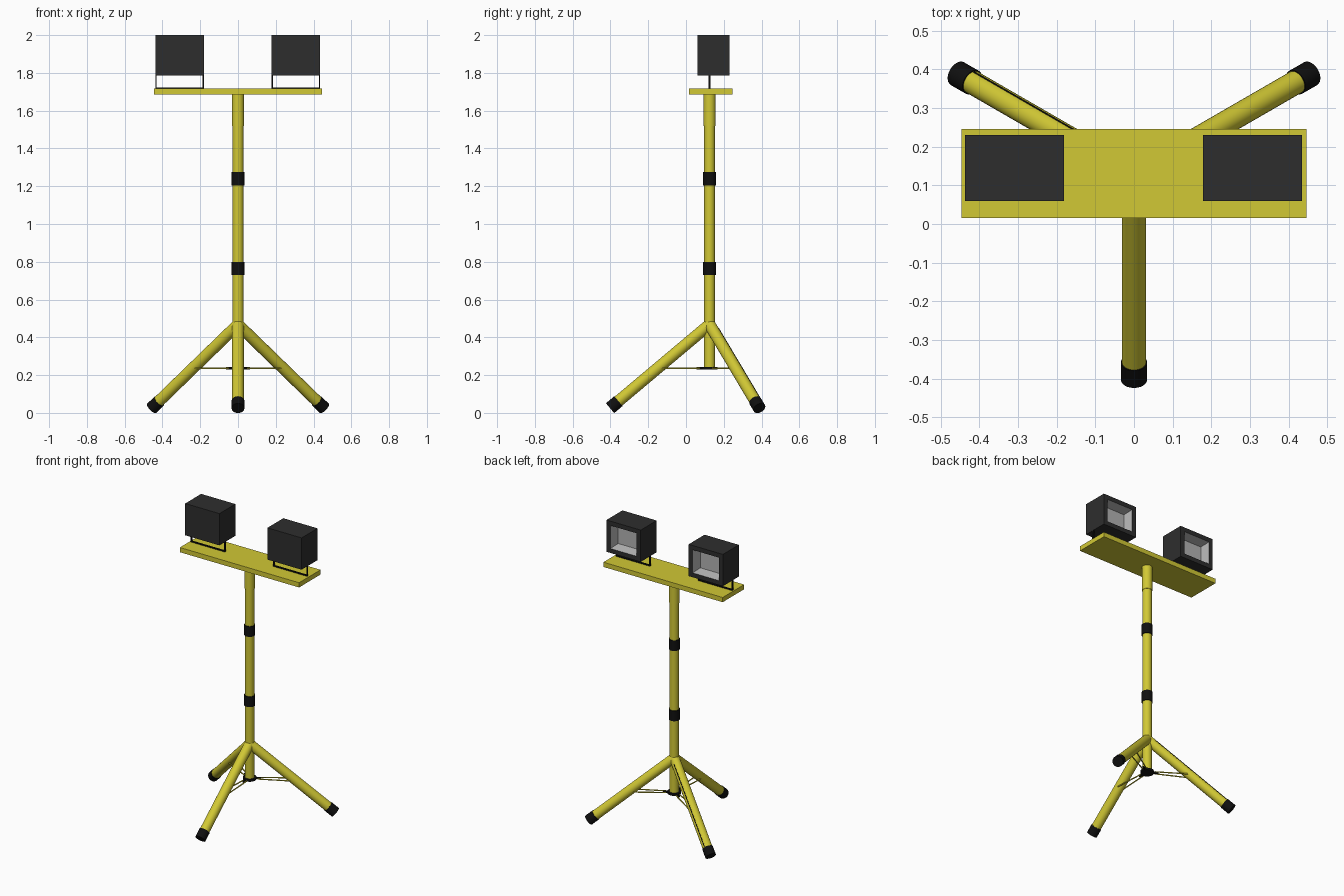
import bpy, bmesh, math
from mathutils import Vector

cube = bpy.data.objects.get("Cube")
if cube:
    bpy.data.objects.remove(cube, do_unlink=True)


def material(name, rgb):
    m = bpy.data.materials.new(name)
    m.use_nodes = True
    m.diffuse_color = (*rgb, 1)
    m.node_tree.nodes["Principled BSDF"].inputs["Base Color"].default_value = (*rgb, 1)
    return m


YELLOW = material("yellow paint", (0.64, 0.58, 0.035))
BLACK = material("black rubber", (0.005, 0.005, 0.005))
GREY = material("dark grey housing", (0.027, 0.027, 0.027))
SILVER = material("silver reflector", (0.45, 0.45, 0.45))

AXIS = Vector((0, 0.125, 0))   # vertical axis of the mast


def finish(bm, name, *mats, smooth=False):
    me = bpy.data.meshes.new(name)
    bm.to_mesh(me)
    bm.free()
    ob = bpy.data.objects.new(name, me)
    bpy.context.collection.objects.link(ob)
    for m in mats:
        me.materials.append(m)
    if smooth:
        bpy.ops.object.select_all(action='DESELECT')
        ob.select_set(True)
        bpy.context.view_layer.objects.active = ob
        bpy.ops.object.shade_smooth_by_angle(angle=math.radians(40))
    return ob


def tube(name, a, b, r, mat, sides=24):
    a, b = Vector(a), Vector(b)
    bm = bmesh.new()
    bmesh.ops.create_cone(bm, cap_ends=True, segments=sides, radius1=r, radius2=r,
                          depth=(b - a).length)
    ob = finish(bm, name, mat, smooth=True)
    ob.rotation_euler = (b - a).to_track_quat('Z', 'Y').to_euler()
    ob.location = (a + b) / 2
    return ob


def box_mesh(lo, hi):
    lo, hi = Vector(lo), Vector(hi)
    bm = bmesh.new()
    bmesh.ops.create_cube(bm, size=1)
    bmesh.ops.scale(bm, vec=hi - lo, verts=bm.verts)
    bmesh.ops.translate(bm, vec=(lo + hi) / 2, verts=bm.verts)
    return bm


def box(name, lo, hi, mat):
    return finish(box_mesh(lo, hi), name, mat)


def up(z):
    return AXIS + Vector((0, 0, z))


# Telescopic mast with clamps
tube("mast", up(0.24), up(1.69), 0.029, YELLOW)
tube("mast_top_sleeve", up(1.52), up(1.69), 0.032, YELLOW)
for name, z in (("lower_clamp", 0.73), ("upper_clamp", 1.205)):
    tube(name, up(z), up(z + 0.07), 0.034, BLACK)

# Tripod legs, rubber feet and spreader struts
tube("spreader_hub", up(0.229), up(0.243), 0.042, BLACK)
for name, deg in (("front", -90), ("back_left", 30), ("back_right", 150)):
    a = math.radians(deg)
    out = Vector((math.cos(a), math.sin(a), 0))
    side = Vector((-out.y, out.x, 0))
    top, end = up(0.468), up(0.025) + out * 0.527
    along = (end - top).normalized()
    tube(name + "_leg", top, end - along * 0.02, 0.031, YELLOW)
    tube(name + "_foot", end - along * 0.058, end, 0.034, BLACK)
    tube(name + "_hub_arm", up(0.236) + out * 0.03, up(0.236) + out * 0.07, 0.007, BLACK, 8)
    for s in (-1, 1):
        tube(name + "_strut", up(0.236) + out * 0.05 + side * 0.012 * s,
             up(0.236) + out * 0.27 + side * 0.024 * s, 0.004, YELLOW, 8)
    # Dark seam running along one leg
    if name == "back_right":
        normal = along.cross(side)
        normal = normal if normal.z > 0 else -normal
        shift = (normal * 0.58 - side * 0.82) * 0.0295
        tube("leg_seam", top + along * 0.05 + shift, end - along * 0.06 + shift,
             0.0035, BLACK, 6)

# Cross plate
box("cross_plate", (-0.446, 0.016, 1.685), (0.446, 0.245, 1.717), YELLOW)

# Floodlights with strap brackets
for name, x0 in (("right", -0.437), ("left", 0.178)):
    x1 = x0 + 0.256
    bm = box_mesh((x0, 0.06, 1.785), (x1, 0.23, 2.0))
    face = max(bm.faces, key=lambda f: f.calc_center_median().y)
    bmesh.ops.inset_region(bm, faces=[face], thickness=0.042)
    walls = bmesh.ops.inset_region(bm, faces=[face], thickness=0.022, depth=-0.06)["faces"]
    for f in [face] + walls:
        f.material_index = 1
    finish(bm, name + "_floodlight", GREY, SILVER)

    y0, y1, t = 0.119, 0.131, 0.006
    box(name + "_bracket_base", (x0, y0, 1.717), (x1, y1, 1.717 + t), BLACK)
    for x in (x0, x1 - t):
        box(name + "_bracket_side", (x, y0, 1.717), (x + t, y1, 1.79), BLACK)
